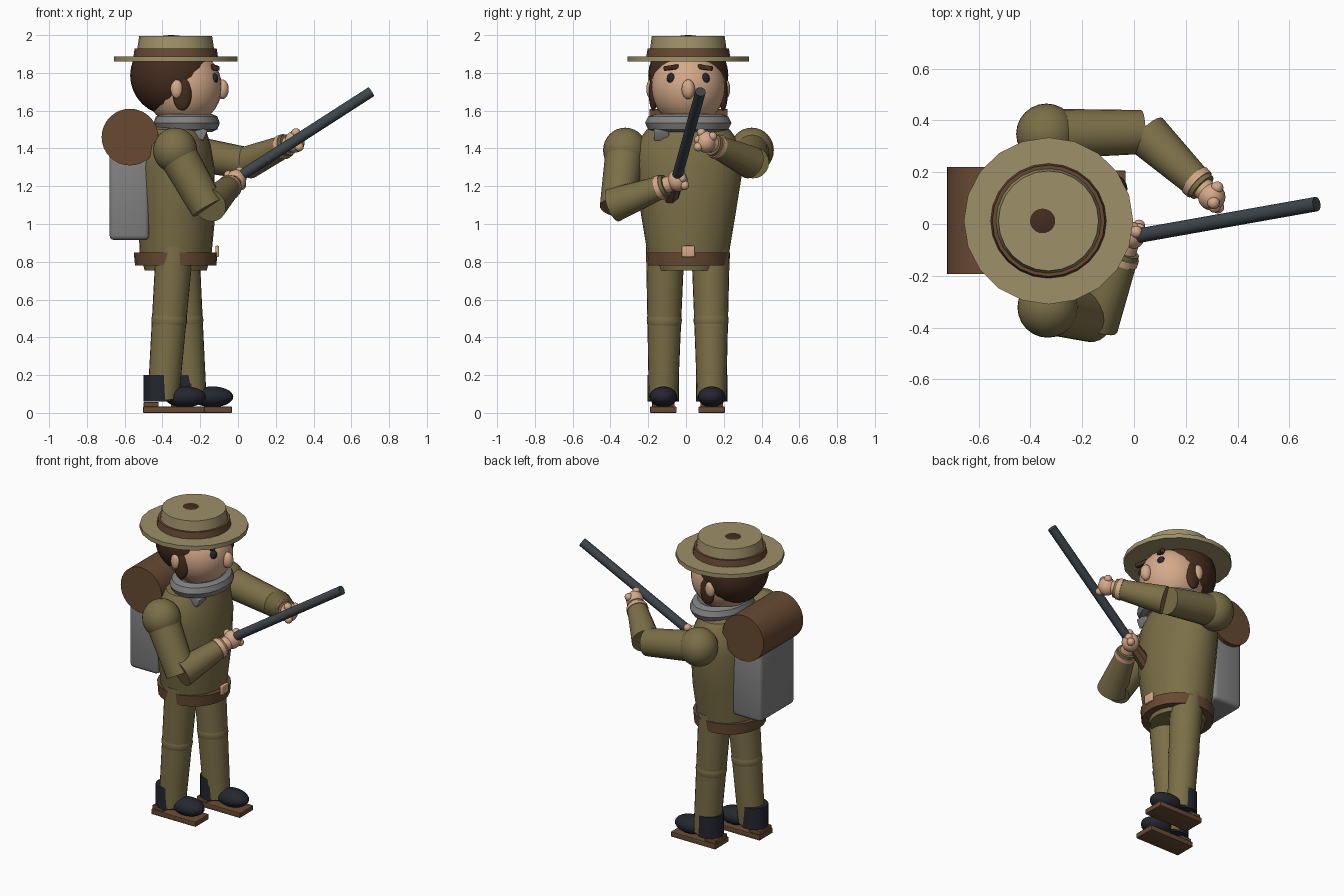
import bpy, bmesh, math
from mathutils import Vector, Matrix

cube = bpy.data.objects.get("Cube")
if cube:
    bpy.data.objects.remove(cube, do_unlink=True)


def material(name, rgb):
    m = bpy.data.materials.new(name)
    m.use_nodes = True
    m.diffuse_color = (*rgb, 1)
    m.node_tree.nodes["Principled BSDF"].inputs["Base Color"].default_value = (*rgb, 1)
    return m


OLIVE = material("olive cloth", (.20, .16, .064))
KHAKI = material("khaki felt", (.34, .28, .14))
BROWN = material("brown leather", (.135, .068, .032))
HAIR = material("dark brown hair", (.058, .026, .013))
SKIN = material("skin", (.66, .40, .25))
GREY = material("grey canvas", (.22, .22, .22))
NAVY = material("dark boot", (.018, .02, .029))
METAL = material("gunmetal", (.048, .06, .07))


def finish(name, bm, mat, matrix=Matrix()):
    bm.transform(matrix)
    bmesh.ops.recalc_face_normals(bm, faces=bm.faces)
    mesh = bpy.data.meshes.new(name)
    bm.to_mesh(mesh)
    bm.free()
    mesh.materials.append(mat)
    ob = bpy.data.objects.new(name, mesh)
    bpy.context.collection.objects.link(ob)
    bpy.ops.object.select_all(action='DESELECT')
    ob.select_set(True)
    bpy.context.view_layer.objects.active = ob
    bpy.ops.object.shade_smooth_by_angle(angle=math.radians(35))
    return ob


def ball(name, mat, center, radii):
    bm = bmesh.new()
    bmesh.ops.create_uvsphere(bm, u_segments=24, v_segments=16, radius=1)
    return finish(name, bm, mat, Matrix.Translation(center) @ Matrix.Diagonal((*radii, 1)))


def rod(name, mat, a, b, r1, r2, sides=20):
    """Tapered cylinder between two points."""
    a, b = Vector(a), Vector(b)
    d = b - a
    bm = bmesh.new()
    bmesh.ops.create_cone(bm, cap_ends=True, segments=sides, radius1=r1, radius2=r2, depth=d.length)
    turn = d.to_track_quat('Z', 'Y').to_matrix().to_4x4()
    return finish(name, bm, mat, Matrix.Translation((a + b) / 2) @ turn)


def block(name, mat, center, size, bevel=0, turn=Matrix()):
    bm = bmesh.new()
    bmesh.ops.create_cube(bm, size=1)
    bmesh.ops.scale(bm, vec=size, verts=bm.verts)
    if bevel:
        bmesh.ops.bevel(bm, geom=bm.edges[:], offset=bevel, segments=3, profile=.5, affect='EDGES')
    return finish(name, bm, mat, Matrix.Translation(center) @ turn)


def loft(name, mat, rings, sides=24):
    """Stacked ellipses, each given as z, x, y, x radius, y radius."""
    bm = bmesh.new()
    loops = []
    for z, x, y, rx, ry in rings:
        angles = [math.tau * i / sides for i in range(sides)]
        loops.append([bm.verts.new((x + rx * math.cos(t), y + ry * math.sin(t), z)) for t in angles])
    for low, high in zip(loops, loops[1:]):
        for i in range(sides):
            j = (i + 1) % sides
            bm.faces.new((low[i], low[j], high[j], high[i]))
    bm.faces.new(loops[0])
    bm.faces.new(loops[-1])
    return finish(name, bm, mat)


MID = .012  # sideways middle of the figure

# Torso, tunic hem and belt
loft("torso", OLIVE, [(.84, -.33, MID, .19, .215), (1.05, -.325, MID, .205, .25),
                      (1.3, -.33, MID, .205, .29), (1.42, -.33, MID, .185, .28),
                      (1.5, -.32, MID, .15, .22), (1.53, -.31, MID, .1, .12)])
loft("tunic_hem", OLIVE, [(.755, -.33, MID, .165, .165), (.86, -.33, MID, .19, .2)])
loft("belt", BROWN, [(.78, -.33, MID, .215, .217), (.85, -.33, MID, .222, .222)])
block("buckle", SKIN, (-.11, MID, .855), (.02, .07, .06), .006)

# Head and face
ball("head", SKIN, (-.29, MID, 1.725), (.205, .198, .205))
ball("hair", HAIR, (-.353, MID, 1.787), (.218, .212, .214))
ball("nose", SKIN, (-.084, MID, 1.713), (.035, .035, .052))
for side, s in (("right", -1), ("left", 1)):
    ball(side + "_eye", NAVY, (-.13, MID + s * .088, 1.77), (.025, .026, .03))
    block(side + "_eyebrow", HAIR, (-.125, MID + s * .09, 1.828), (.03, .08, .025), .006,
          Matrix.Rotation(-s * .15, 4, 'X') @ Matrix.Rotation(-s * .4, 4, 'Z'))
    ball(side + "_sideburn", HAIR, (-.295, MID + s * .185, 1.69), (.05, .024, .09))
    ball(side + "_ear", SKIN, (-.325, MID + s * .2, 1.715), (.032, .022, .05))

# Hat
loft("hat_brim", KHAKI, [(1.86, -.33, MID, .327, .322), (1.888, -.33, MID, .327, .322)], 20)
loft("hat_band", BROWN, [(1.885, -.33, MID, .224, .222), (1.93, -.33, MID, .217, .215)])
loft("hat_crown", KHAKI, [(1.87, -.33, MID, .212, .21), (1.995, -.33, MID, .193, .193)])

# Scarf, a flattened ring around the neck, with a hanging tip
bm = bmesh.new()
ring_sides, tube_sides = 20, 8
rings = []
for i in range(ring_sides):
    t = math.tau * i / ring_sides
    ring = []
    for k in range(tube_sides):
        p = math.tau * k / tube_sides
        r = 1 + .32 * math.cos(p)
        ring.append(bm.verts.new((.133 * r * math.cos(t), .173 * r * math.sin(t), .048 * math.sin(p))))
    rings.append(ring)
for i in range(ring_sides):
    a, b = rings[i], rings[(i + 1) % ring_sides]
    for k in range(tube_sides):
        n = (k + 1) % tube_sides
        bm.faces.new((a[k], b[k], b[n], a[n]))
finish("scarf", bm, GREY, Matrix.Translation((-.272, MID, 1.535)))
block("scarf_tip", GREY, (-.2, -.13, 1.48), (.06, .08, .06), .005, Matrix.Rotation(.4, 4, 'Y'))

# Pack and bedroll
block("backpack", GREY, (-.575, MID, 1.15), (.21, .36, .47), .025)
rod("bedroll", BROWN, (-.572, -.193, 1.46), (-.572, .22, 1.46), .15, .15, 32)


# Arms
def arm(side, shoulder, elbow, fore, wrist, hand, radii):
    upper, lower = radii
    ball(side + "_shoulder", OLIVE, shoulder, (.117, .117, .12))
    rod(side + "_upper_arm", OLIVE, shoulder, elbow, upper + .012, upper)
    rod(side + "_forearm", OLIVE, fore, wrist, lower, .058)
    w, h = Vector(wrist), Vector(hand)
    d = (w - Vector(fore)).normalized()
    rod(side + "_cuff", SKIN, w - d * .045, w - d * .018, .067, .065)
    rod(side + "_wrist", SKIN, w - d * .02, h, .045, .04)
    ball(side + "_hand", SKIN, hand, (.053, .053, .058))
    across = d.cross(Vector((0, 0, 1))).normalized()
    up = across.cross(d)
    for i, t in enumerate((-.9, 0, .9)):
        spot = h + d * .035 + up * .05 * math.sin(t) + across * .02 * math.cos(t)
        ball(f"{side}_finger_{i + 1}", SKIN, spot, (.024, .024, .024))
    ball(side + "_thumb", SKIN, h - across * .04 + up * .03, (.024, .024, .024))


arm("right", (-.333, -.322, 1.39), (-.16, -.365, 1.085), (-.15, -.385, 1.1),
    (-.035, -.105, 1.205), (-.01, -.045, 1.23), (.092, .092))
arm("left", (-.338, .348, 1.39), (.03, .355, 1.325), (.05, .345, 1.325),
    (.265, .14, 1.42), (.3, .105, 1.435), (.085, .088))

# Rifle
breech, muzzle = Vector((-.01, -.05, 1.24)), Vector((.705, .077, 1.7))
rod("barrel", METAL, breech, muzzle, .028, .028, 12)
rod("stock", BROWN, breech + (breech - muzzle) * .25, breech, .045, .032, 8)

# Legs and boots
for side, y, hip_x, foot_x, out in (("right", -.11, -.335, -.395, -.01), ("left", .13, -.305, -.25, .006)):
    def along(z):
        t = (.88 - z) / .8
        return (z, hip_x + (foot_x - hip_x) * t, y + out * t)
    loft(side + "_leg", OLIVE, [(*along(.88), .1, .102), (*along(.5), .092, .09), (*along(.07), .083, .077)])
    z, x, ky = along(.49)
    ball(side + "_knee", OLIVE, (x, ky, z), (.095, .093, .085))
    fy = y + out
    rod(side + "_boot_shaft", NAVY, (foot_x - .022, fy, .06), (foot_x - .022, fy, .2), .083, .083)
    ball(side + "_boot_toe", NAVY, (foot_x + .115, fy, .085), (.11, .073, .055))
    block(side + "_sole", BROWN, (foot_x + .055, fy, .0165), (.325, .14, .033), .004)
    block(side + "_heel", BROWN, (foot_x - .065, fy, .042), (.08, .12, .03), .004)
